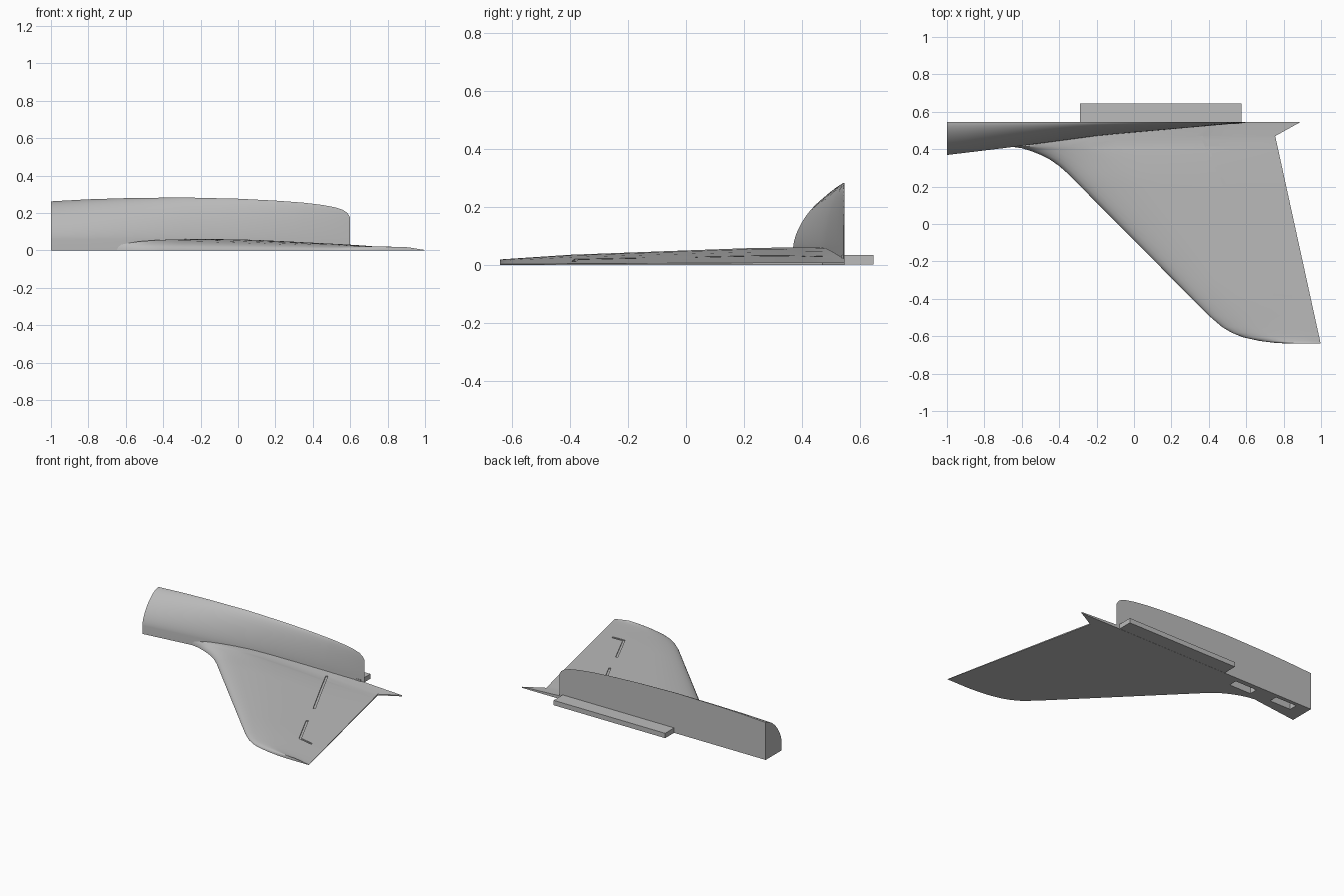
import bpy, bmesh, math
from mathutils import Vector

cube = bpy.data.objects.get("Cube")
if cube:
    bpy.data.objects.remove(cube)

grey = bpy.data.materials.new("plain grey")
grey.use_nodes = True
grey.diffuse_color = (0.5, 0.5, 0.5, 1)
grey.node_tree.nodes["Principled BSDF"].inputs["Base Color"].default_value = (0.5, 0.5, 0.5, 1)

ROOT = 0.545  # flat centre plane of the half body


def interp(points, t):
    """Piecewise linear lookup in (key, value) pairs."""
    if t <= points[0][0]:
        return points[0][1]
    for (a, va), (b, vb) in zip(points, points[1:]):
        if t <= b:
            return va + (vb - va) * (t - a) / (b - a)
    return points[-1][1]


def loft(name, rings):
    """Closed solid through rings of equal point count."""
    bm = bmesh.new()
    rows = [[bm.verts.new(p) for p in ring] for ring in rings]
    n = len(rows[0])
    for a, b in zip(rows, rows[1:]):
        for i in range(n):
            j = (i + 1) % n
            bm.faces.new((a[i], a[j], b[j], b[i]))
    bm.faces.new(rows[0])
    bm.faces.new(rows[-1])
    bmesh.ops.recalc_face_normals(bm, faces=bm.faces)
    mesh = bpy.data.meshes.new(name)
    bm.to_mesh(mesh)
    bm.free()
    obj = bpy.data.objects.new(name, mesh)
    bpy.context.collection.objects.link(obj)
    mesh.materials.append(grey)
    return obj


def box(name, x0, x1, y0, y1, z0, z1):
    return loft(name, [[(x, y0, z0), (x, y1, z0), (x, y1, z1), (x, y0, z1)] for x in (x0, x1)])


def cut(obj, cutters):
    for cutter in cutters:
        mod = obj.modifiers.new(cutter.name, 'BOOLEAN')
        mod.operation = 'DIFFERENCE'
        mod.solver = 'EXACT'
        mod.object = cutter
        cutter.hide_render = True
        cutter.hide_set(True)
        cutter.display_type = 'WIRE'


def smooth(obj):
    bpy.ops.object.select_all(action='DESELECT')
    obj.select_set(True)
    bpy.context.view_layer.objects.active = obj
    bpy.ops.object.shade_smooth_by_angle(angle=math.radians(35))


# Half fuselage: rounded quarter sections tapering to a thin tail
HEIGHT = [(-1, .262), (-.8, .273), (-.6, .279), (-.3, .283), (0, .276), (.2, .266), (.35, .255),
          (.45, .243), (.52, .23), (.56, .217), (.585, .2), (.6, .175)]
WIDTH = [(-1, .176), (-.66, .135), (-.18, .071), (.2, .038), (.6, .003)]


def body_ring(x):
    h, w = interp(HEIGHT, x), interp(WIDTH, x)
    ring = [(x, ROOT, 0), (x, ROOT - w, 0)]
    for i in range(17):
        a = math.pi / 2 * i / 16
        ring.append((x, ROOT - w * math.cos(a) ** 1.25, .06 + (h - .06) * math.sin(a) ** 1.25))
    return ring


stations = [-1 + .1 * i for i in range(14)] + [x for x, h in HEIGHT if x > .32]
fuselage = loft("fuselage_half", [body_ring(x) for x in stations])

# Wing: flat underside, rounded swept leading edge, thin trailing edge
LEAD = [(-.64, .83), (-.635, .75), (-.625, .67), (-.605, .58), (-.58, .52), (-.55, .47), (-.49, .4),
        (.235, -.32), (.275, -.36), (.31, -.4), (.345, -.45), (.37, -.5), (.39, -.55),
        (.405, -.6), (.415, -.67)]
TRAIL = [(-.64, .998), (.47, .755), (ROOT, .89)]
THICK = [(-.64, .019), (-.4, .035), (0, .05), (.25, .059), (.45, .06)]
PROFILE = [(0, .05), (.01, .3), (.03, .5), (.06, .66), (.1, .8), (.16, .91), (.23, .98), (.3, 1),
           (.4, .93), (.55, .76), (.7, .54), (.85, .32), (1, .13)]


def wing_top(x, y):
    a, b = interp(LEAD, y), interp(TRAIL, y)
    return interp(THICK, y) * interp(PROFILE, (x - a) / (b - a))


def wing_ring(y):
    a, b = interp(LEAD, y), interp(TRAIL, y)
    xs = [a + (b - a) * u for u, z in PROFILE]
    return [(x, y, wing_top(x, y)) for x in xs] + [(x, y, 0) for x in reversed(xs)]


spans = sorted({y for y, x in LEAD} | {y / 10 for y in range(-4, 3)} | {.45, .47, ROOT})
wing = loft("wing", [wing_ring(y) for y in spans])


# Shallow channels following the top of the wing
def channel(name, start, end, width=.007):
    p, q = Vector(start), Vector(end)
    side = (q - p).orthogonal().normalized() * width
    rings = []
    for i in range(9):
        c = p.lerp(q, i / 8)
        z = wing_top(c.x, c.y)
        l, r = c - side, c + side
        rings.append([(l.x, l.y, z - .006), (r.x, r.y, z - .006), (r.x, r.y, z + .02), (l.x, l.y, z + .02)])
    return loft(name, rings)


channels = [channel("inner_channel_cutter", (.36, .47), (.57, .03)),
            channel("outer_channel_cutter", (.635, -.14), (.745, -.375)),
            channel("tip_channel_cutter", (.74, -.376), (.845, -.388))]

# Two rectangular pockets in the underside
pockets = [box("front_pocket_cutter", -.9, -.735, .46, .518, -.05, .1),
           box("rear_pocket_cutter", -.58, -.41, .45, .51, -.05, .1)]

cut(fuselage, pockets)
cut(wing, channels + pockets[1:])
smooth(fuselage)
smooth(wing)

# Joining bar along the centre plane
box("joining_bar", -.29, .575, ROOT - .01, .645, .001, .035)
